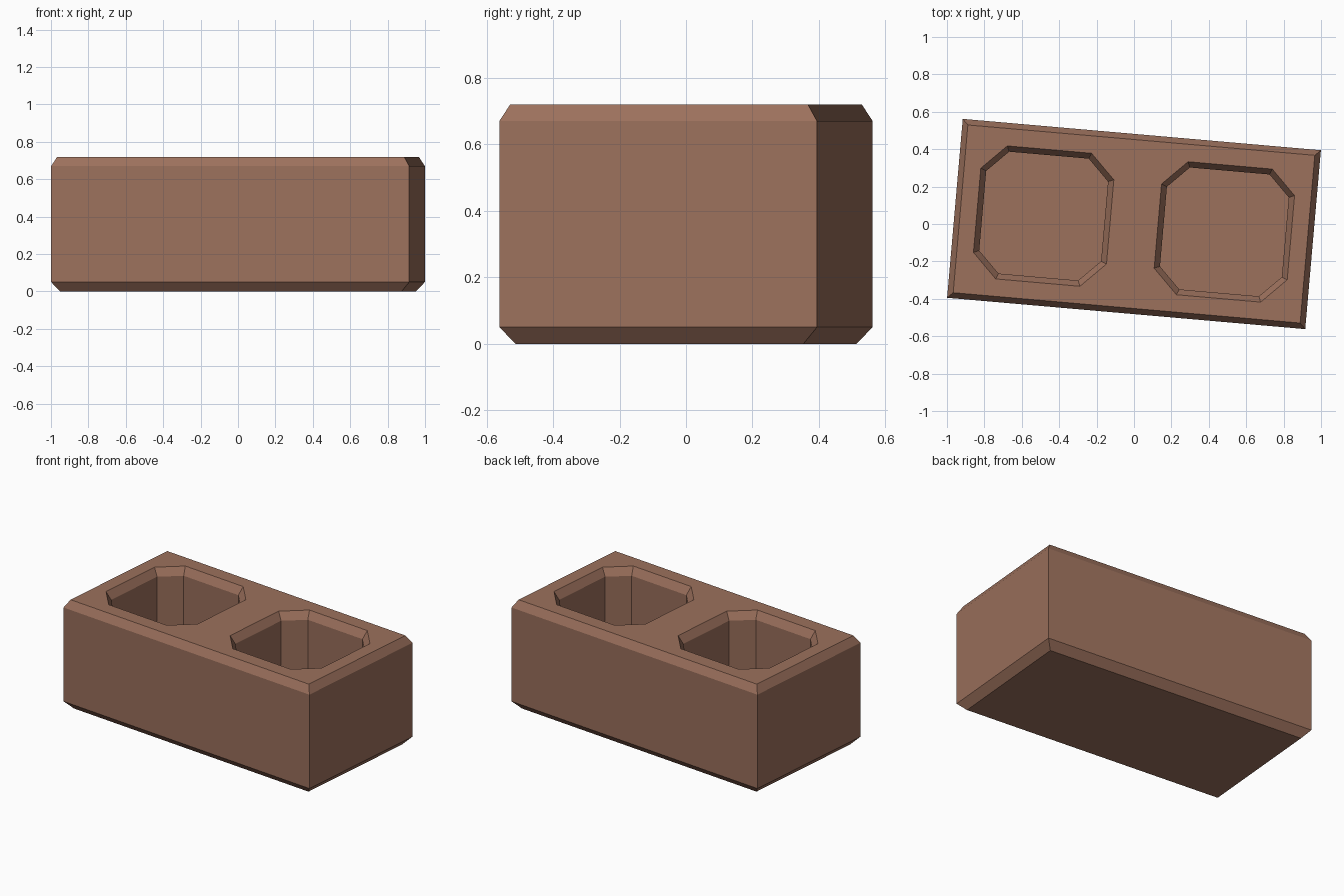
import bpy, bmesh, math
from mathutils import Matrix

cube = bpy.data.objects.get("Cube")
if cube:
    bpy.data.objects.remove(cube, do_unlink=True)

LENGTH, DEPTH, HEIGHT = 1.922, 0.96, 0.72
BEVEL_H = 0.05
RIM = 0.03            # top bevel inset, also used inside the wells
WELL_X, WELL_HALF, WELL_CUT, FLOOR = 0.485, 0.357, 0.131, 0.1

clay = bpy.data.materials.new("brown_clay")
clay.use_nodes = True
colour = (0.332, 0.164, 0.108, 1)
clay.diffuse_color = colour
shader = clay.node_tree.nodes["Principled BSDF"]
shader.inputs["Base Color"].default_value = colour
shader.inputs["Roughness"].default_value = 0.9

bm = bmesh.new()


def ring(points, z):
    return [bm.verts.new((x, y, z)) for x, y in points]


def rectangle(inset):
    x, y = LENGTH / 2 - inset, DEPTH / 2 - inset
    return [(-x, -y), (x, -y), (x, y), (-x, y)]


def octagon(cx, inset):
    h = WELL_HALF - inset
    c = h - (WELL_CUT - inset * (2 - math.sqrt(2)))
    pts = [(c, -h), (h, -c), (h, c), (c, h), (-c, h), (-h, c), (-h, -c), (-c, -h)]
    return [(cx + x, y) for x, y in pts]


def loft(rings):
    for a, b in zip(rings, rings[1:]):
        for i in range(len(a)):
            j = (i + 1) % len(a)
            bm.faces.new((a[i], a[j], b[j], b[i]))


def loop_edges(verts):
    return [bm.edges.get((v, verts[i - 1])) for i, v in enumerate(verts)]


# Outer shell with bevelled bottom and top edges
shell = [ring(rectangle(0.045), 0), ring(rectangle(0), BEVEL_H),
         ring(rectangle(0), HEIGHT - BEVEL_H), ring(rectangle(RIM), HEIGHT)]
loft(shell)
bm.faces.new(shell[0])
top_edges = loop_edges(shell[-1])

# Two eight-sided wells with bevelled rims and flat floors
for side in (-1, 1):
    cx = side * WELL_X
    well = [ring(octagon(cx, 0), HEIGHT), ring(octagon(cx, RIM), HEIGHT - BEVEL_H),
            ring(octagon(cx, RIM), FLOOR)]
    loft(well)
    bm.faces.new(well[-1])
    top_edges += loop_edges(well[0])

# Top face around the wells
bmesh.ops.triangle_fill(bm, edges=top_edges, use_beauty=True, normal=(0, 0, 1))
bmesh.ops.recalc_face_normals(bm, faces=bm.faces)

# The block sits slightly turned
bm.transform(Matrix.Rotation(math.radians(-5), 4, "Z"))

mesh = bpy.data.meshes.new("hollow_block")
bm.to_mesh(mesh)
bm.free()
mesh.materials.append(clay)
block = bpy.data.objects.new("hollow_block", mesh)
bpy.context.collection.objects.link(block)
